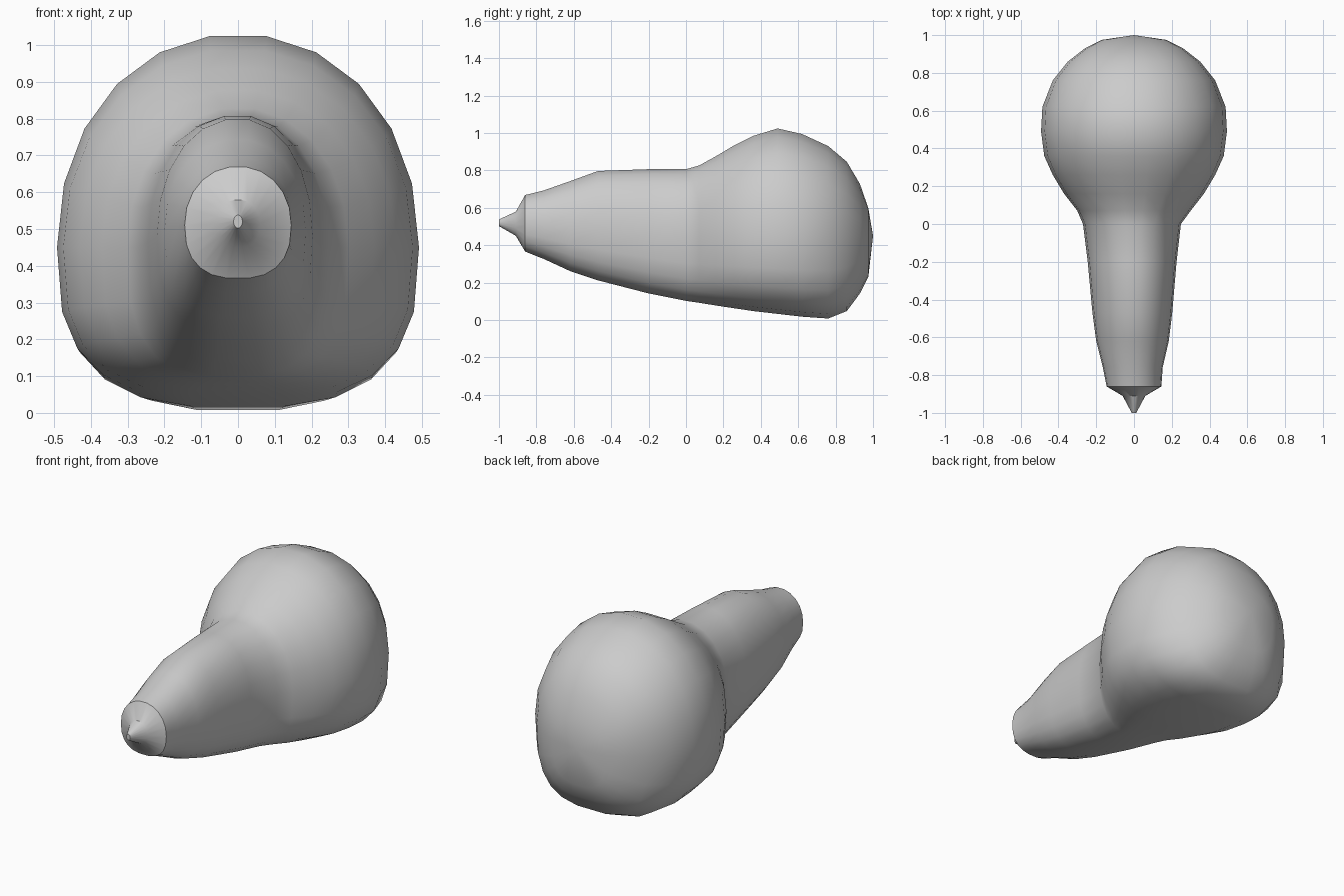
import bpy
import bmesh
from math import sin, cos, pi, radians, copysign

default = bpy.data.objects.get("Cube")
if default:
    bpy.data.objects.remove(default, do_unlink=True)

# One plain grey
grey = bpy.data.materials.new("plain grey")
grey.use_nodes = True
colour = (0.6, 0.6, 0.6, 1)
grey.diffuse_color = colour
grey.node_tree.nodes["Principled BSDF"].inputs["Base Color"].default_value = colour

SIDES = 22

# Cross-sections from nose to back: y, half width, bottom z, top z
SECTIONS = [
    (-.91, .06, .45, .58),
    (-.86, .145, .365, .67),
    (-.76, .165, .325, .695),
    (-.62, .20, .26, .745),
    (-.47, .22, .21, .80),
    (-.2, .245, .14, .81),
    (0, .27, .10, .81),
    (.07, .30, .09, .83),
    (.16, .37, .075, .88),
    (.26, .43, .06, .94),
    (.36, .475, .045, .99),
    (.49, .492, .03, 1.03),
    (.62, .485, .015, 1.0),
    (.76, .43, .005, .935),
    (.86, .35, .045, .85),
    (.93, .26, .14, .73),
    (.975, .17, .23, .60),
]


def signed_power(value, exponent):
    return copysign(abs(value) ** exponent, value)


def add_section(bm, y, half_width, bottom, top):
    """Egg-shaped ring, rounder above and boxier below its widest height."""
    snout = min(1, max(0, -y))
    middle = .45 + .07 * snout
    boxy = 2.9 - .5 * snout
    ring = []
    for i in range(SIDES):
        a = pi / 2 + 2 * pi * (i + .5) / SIDES
        c, s = cos(a), sin(a)
        power = 2 / (2.1 if s > 0 else boxy)
        height = top - middle if s > 0 else middle - bottom
        x = half_width * signed_power(c, power)
        # The snout is a little slimmer on its left
        if -.8 < y < .05 and x > 0:
            x *= .92
        ring.append(bm.verts.new((x, y, middle + height * signed_power(s, power))))
    return ring


def bridge(bm, first, second):
    for i in range(SIDES):
        j = (i + 1) % SIDES
        bm.faces.new((first[i], first[j], second[j], second[i]))


# Body and snout as one lofted skin
bm = bmesh.new()
rings = [add_section(bm, *section) for section in SECTIONS]
for first, second in zip(rings, rings[1:]):
    bridge(bm, first, second)

# Shallow dome closing the back
back = bm.verts.new((0, 1, .45))
for i in range(SIDES):
    bm.faces.new((rings[-1][i], rings[-1][(i + 1) % SIDES], back))

# Pointed nose with a tiny square tip
tip = []
for i in range(SIDES):
    a = pi / 2 + 2 * pi * (i + .5) / SIDES
    tip.append(bm.verts.new((.012 * cos(a), -1, .52 + .018 * sin(a))))
bridge(bm, tip, rings[0])
bm.faces.new(tip)

bmesh.ops.recalc_face_normals(bm, faces=bm.faces[:])
mesh = bpy.data.meshes.new("body_with_snout")
bm.to_mesh(mesh)
bm.free()
mesh.materials.append(grey)

body = bpy.data.objects.new("body_with_snout", mesh)
bpy.context.scene.collection.objects.link(body)
bpy.context.view_layer.objects.active = body
body.select_set(True)
bpy.ops.object.shade_smooth_by_angle(angle=radians(35))
